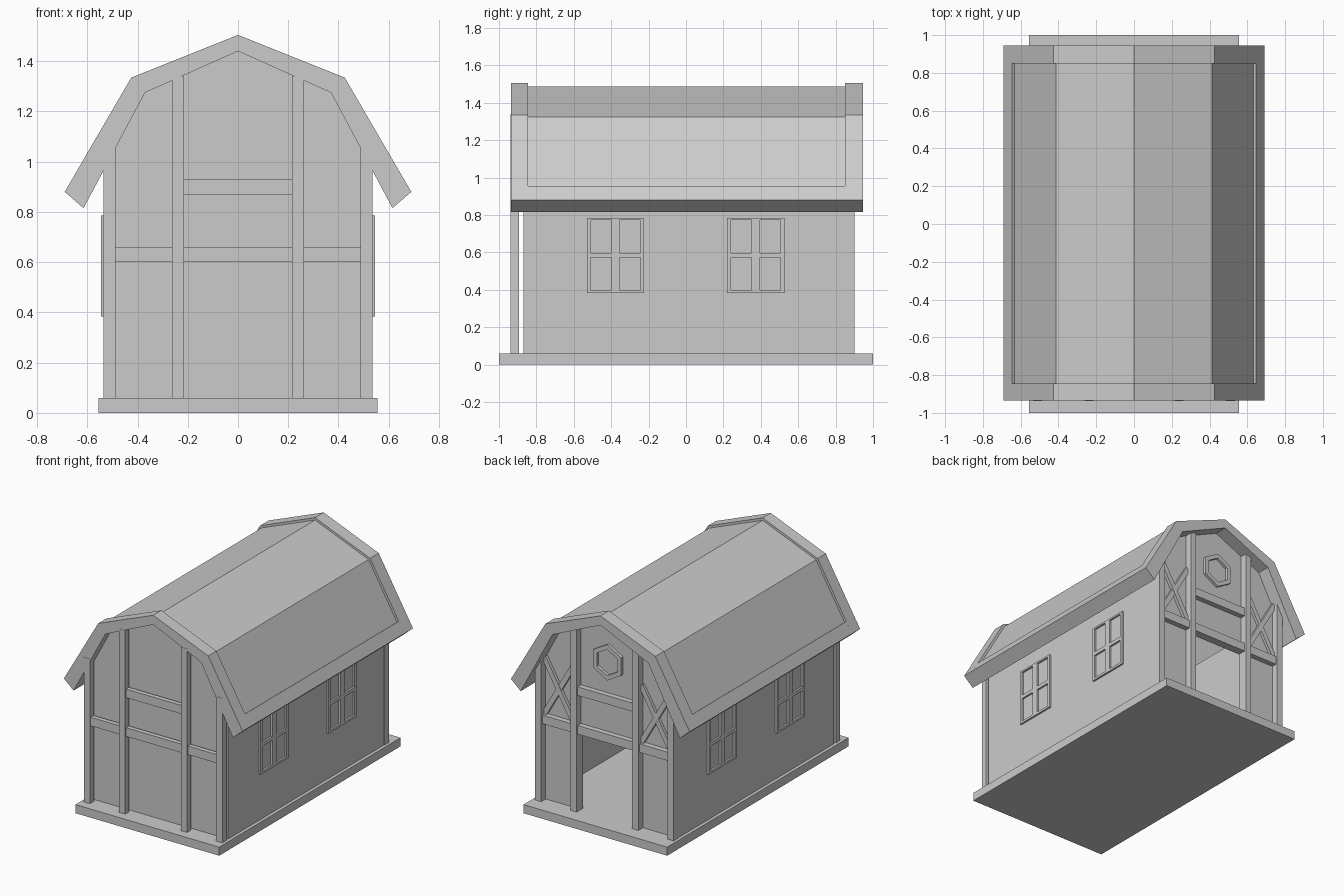
import bpy, bmesh, math

if "Cube" in bpy.data.objects:
    bpy.data.objects.remove(bpy.data.objects["Cube"])


def prism(name, pts, a0, a1):
    """Extrude an x-z profile along y."""
    bm = bmesh.new()
    face = bm.faces.new([bm.verts.new((x, a0, z)) for x, z in pts])
    out = bmesh.ops.extrude_face_region(bm, geom=[face])
    for v in out["geom"]:
        if isinstance(v, bmesh.types.BMVert):
            v.co.y = a1
    bmesh.ops.recalc_face_normals(bm, faces=bm.faces)
    me = bpy.data.meshes.new(name)
    bm.to_mesh(me)
    bm.free()
    ob = bpy.data.objects.new(name, me)
    bpy.context.collection.objects.link(ob)
    return ob


def box(name, x0, x1, y0, y1, z0, z1):
    return prism(name, [(x0, z0), (x1, z0), (x1, z1), (x0, z1)], y0, y1)


def mirrored(half):
    """Complete a profile from its right half (top to bottom)."""
    return half + [(-x, z) for x, z in reversed(half) if x > 0]


def arch(outer, inner):
    """Closed gambrel band: outer and inner run from ridge to eave on the right."""
    def full(h):
        return [(-x, z) for x, z in reversed(h[1:])] + h
    return full(outer) + full(inner)[::-1]


# Base slab
box("base", -0.555, 0.555, -1, 1, 0, 0.06)

# Side walls
for s in (-1, 1):
    x0, x1 = sorted((s * 0.51, s * 0.532))
    box("side_wall", x0, x1, -0.87, 0.85, 0.06, 0.98)

# Gable walls, the back one with a doorway
gable = [(0, 1.46), (0.38, 1.29), (0.532, 0.99), (0.532, 0.06)]
prism("front_gable", mirrored(gable), -0.87, -0.85)
prism("back_gable", mirrored(gable + [(0.215, 0.06), (0.215, 0.6)]), 0.83, 0.85)

# Roof: raised rims at both ends, inset panels, eave trim
inner = [(0, 1.44), (0.37, 1.275), (0.615, 0.815)]
rim = arch([(0, 1.505), (0.425, 1.335), (0.69, 0.88)], inner)
prism("front_roof_rim", rim, -0.935, -0.845)
prism("back_roof_rim", rim, 0.85, 0.945)
panel = arch([(0, 1.488), (0.413, 1.323), (0.635, 0.94)],
             [(0, 1.44), (0.37, 1.275), (0.571, 0.898)])
prism("roof_panels", panel, -0.845, 0.85)
for s in (-1, 1):
    eave = [(0.646, 0.955), (0.69, 0.88), (0.615, 0.815), (0.571, 0.898)]
    prism("eave_trim", [(s * x, z) for x, z in eave], -0.845, 0.85)

# Timber posts and beams on both gables
for end, p0, p1, b0, b1 in (("front", -0.937, -0.893, -0.928, -0.895),
                            ("back", 0.85, 0.9, 0.85, 0.888)):
    for s in (-1, 1):
        x0, x1 = sorted((s * 0.488, s * 0.535))
        box(end + "_corner_post", x0, x1, p0, p1, 0.06, 1.07)
        x0, x1 = sorted((s * 0.215, s * 0.262))
        box(end + "_inner_post", x0, x1, p0, p1, 0.06, 1.34)
    box(end + "_lower_beam", -0.488, 0.488, b0, b1, 0.6, 0.66)
    box(end + "_upper_beam", -0.215, 0.215, b0, b1, 0.87, 0.93)


# Crossed braces in the back side bays
def brace(a, b, w, y0, y1):
    dx, dz = b[0] - a[0], b[1] - a[1]
    n = math.hypot(dx, dz)
    ox, oz = -dz / n * w / 2, dx / n * w / 2
    prism("back_brace", [(a[0] + ox, a[1] + oz), (b[0] + ox, b[1] + oz),
                         (b[0] - ox, b[1] - oz), (a[0] - ox, a[1] - oz)], y0, y1)


for s in (-1, 1):
    brace((s * 0.26, 0.66), (s * 0.49, 1.06), 0.035, 0.845, 0.872)
    brace((s * 0.26, 1.06), (s * 0.49, 0.66), 0.035, 0.845, 0.87)

# Hexagonal vent frame on the back gable, made of six mitred bars
def hexpt(r, i):
    a = math.radians(90 + 60 * i)
    return (r * math.cos(a), 1.15 + r * math.sin(a))


for i in range(6):
    prism("vent_frame", [hexpt(0.125, i), hexpt(0.125, i + 1),
                         hexpt(0.092, i + 1), hexpt(0.092, i)], 0.845, 0.87)

# Four-pane windows on both sides
for s in (-1, 1):
    x0, x1 = sorted((s * 0.525, s * 0.545))
    for c in (-0.377, 0.373):
        for y0, y1 in ((-0.153, -0.133), (-0.022, 0.022), (0.133, 0.153)):
            box("window_stile", x0, x1, c + y0, c + y1, 0.383, 0.785)
        for z0, z1 in ((0.383, 0.4), (0.572, 0.598), (0.773, 0.785)):
            for y0, y1 in ((-0.133, -0.022), (0.022, 0.133)):
                box("window_rail", x0, x1, c + y0, c + y1, z0, z1)
